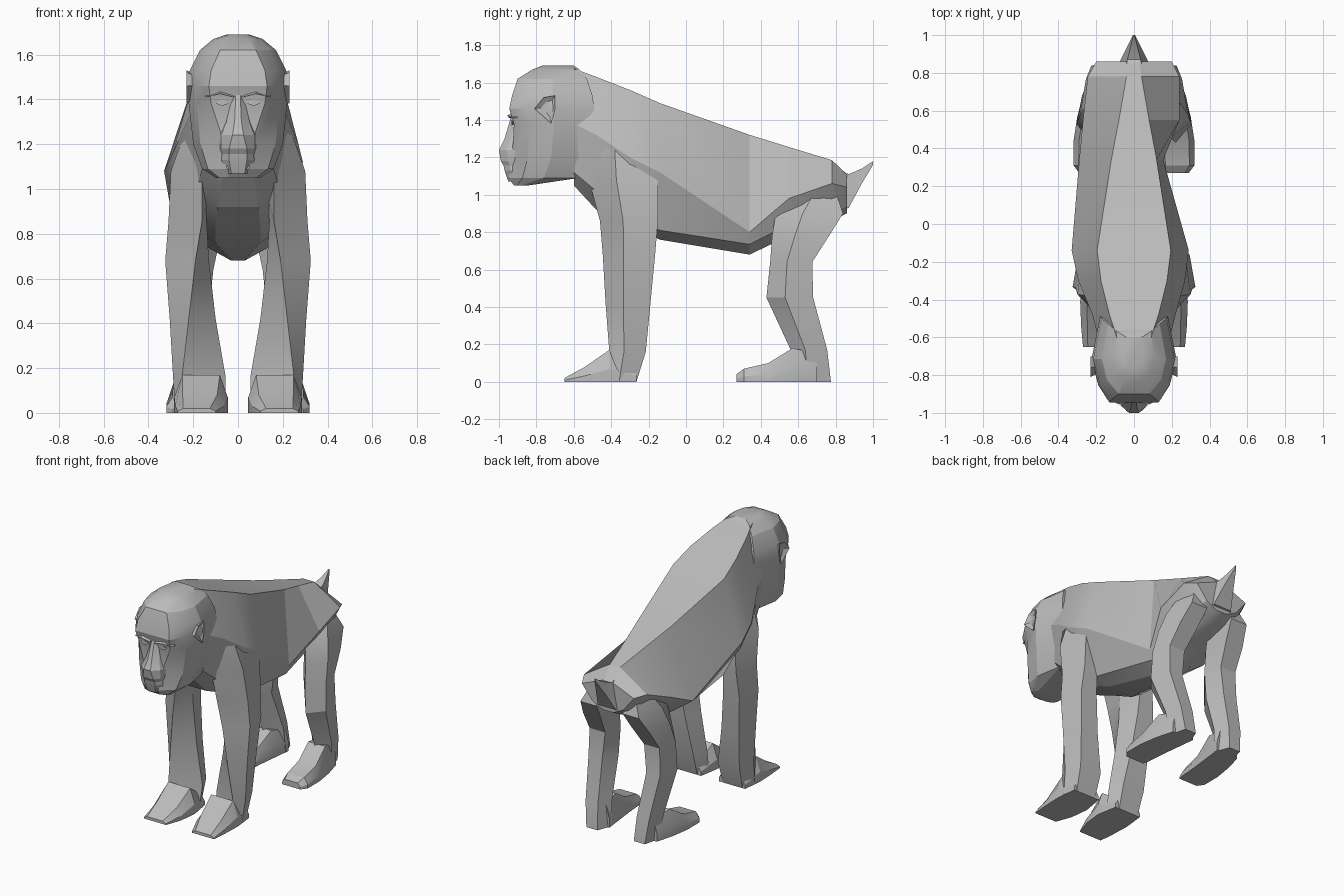
import bpy
import bmesh
import math
from mathutils import Vector

default_cube = bpy.data.objects.get("Cube")
if default_cube:
    bpy.data.objects.remove(default_cube, do_unlink=True)

# Single plain colour for the whole animal
grey = bpy.data.materials.new("plain_grey")
grey.use_nodes = True
fur_colour = (0.5, 0.5, 0.5, 1)
grey.diffuse_color = fur_colour
grey.node_tree.nodes["Principled BSDF"].inputs["Base Color"].default_value = fur_colour


def loft(name, rings, angle=22):
    """Skin a closed shape through matching rings of points."""
    bm = bmesh.new()
    loops = [[bm.verts.new(point) for point in ring] for ring in rings]
    count = len(loops[0])
    for first, second in zip(loops, loops[1:]):
        for i in range(count):
            j = (i + 1) % count
            bm.faces.new((first[i], first[j], second[j], second[i]))
    bm.faces.new(loops[0])
    bm.faces.new(loops[-1])
    bmesh.ops.recalc_face_normals(bm, faces=bm.faces)
    mesh = bpy.data.meshes.new(name)
    bm.to_mesh(mesh)
    bm.free()
    mesh.materials.append(grey)
    part = bpy.data.objects.new(name, mesh)
    bpy.context.collection.objects.link(part)
    bpy.ops.object.select_all(action='DESELECT')
    part.select_set(True)
    bpy.context.view_layer.objects.active = part
    bpy.ops.object.shade_smooth_by_angle(angle=math.radians(angle))
    return part


def torso_ring(y, top, crest, right, left, low, bottom):
    """Upright section; right and left flanks are (width, height) pairs."""
    (right_w, right_z), (left_w, left_z) = right, left
    (low_w, low_z), (bottom_w, bottom_z) = low, bottom
    outline = [(-crest, top), (crest, top), (left_w, left_z), (low_w, low_z),
               (bottom_w, bottom_z), (-bottom_w, bottom_z), (-low_w, low_z), (-right_w, right_z)]
    return [Vector((x, y, z)) for x, z in outline]


def head_ring(z, front, back, width, front_width):
    """Level section with a flat face, broad cheeks and a narrower back."""
    depth = back - front
    half = [(front_width, front), (width * 0.84, front + depth * 0.2),
            (width, front + depth * 0.5), (width * 0.8, back)]
    outline = half + [(-x, y) for x, y in reversed(half)]
    return [Vector((x, y, z)) for x, y in outline]


def limb_ring(sign, z, front, back, inner, outer, ridge):
    """Level five-sided section of a leg with a ridge down its front."""
    depth = back - front
    outline = [(ridge, front), (outer, front + depth * 0.4), (outer - 0.03, back),
               (inner + 0.04, back), (inner, front + depth * 0.5)]
    return [Vector((sign * x, y, z)) for x, y in outline]


def foot_ring(sign, y, inner, outer, top):
    """Upright section of a flat-soled foot with sloping sides."""
    slope = (outer - inner) * 0.15
    outline = [(inner, 0), (outer, 0), (outer, top * 0.4), (outer - slope, top),
               (inner + slope, top), (inner, top * 0.4)]
    return [Vector((sign * x, y, z)) for x, z in outline]


# Torso from neck to rump, with the right flank fuller than the left
torso_sections = [
    (-.6, 1.675, .09, (.19, 1.38), (.19, 1.38), (.15, 1.12), (.07, 1.05)),
    (-.48, 1.63, .13, (.22, 1.32), (.22, 1.32), (.18, 1.02), (.09, .92)),
    (-.3, 1.56, .175, (.295, 1.15), (.27, 1.2), (.19, .88), (.1, .84)),
    (-.14, 1.49, .195, (.33, 1.08), (.29, 1.12), (.18, .81), (.1, .76)),
    (.34, 1.32, .12, (.29, .85), (.155, .8), (.13, .735), (.03, .68)),
    (.55, 1.255, .08, (.27, .95), (.24, .98), (.16, .84), (.06, .78)),
    (.78, 1.185, .04, (.245, 1.05), (.24, 1.06), (.16, .9), (.06, .86)),
    (.86, 1.11, .03, (.2, 1.04), (.2, 1.04), (.12, .94), (.04, .9)),
]
loft("torso", [torso_ring(*section) for section in torso_sections])

# Short raised tail
tail_sections = [(0.78, .9, 1.15, .1), (0.87, .93, 1.11, .07),
                 (0.94, 1.06, 1.14, .035), (1.0, 1.16, 1.18, .005)]
loft("tail", [[Vector((x, y, z)) for x, z in
               ((-w, low), (w, low), (w * 0.5, high), (-w * 0.5, high))]
              for y, low, high, w in tail_sections])

# Head with a flat face and rounded crown
head_sections = [
    (1.05, -.92, -.84, .1, .04),
    (1.09, -.95, -.57, .16, .05),
    (1.2, -.93, -.51, .2, .06),
    (1.38, -.92, -.49, .22, .12),
    (1.46, -.945, -.49, .225, .13),
    (1.53, -.93, -.5, .215, .12),
    (1.62, -.9, -.53, .17, .08),
    (1.67, -.82, -.57, .11, .05),
    (1.69, -.77, -.6, .05, .03),
]
loft("head", [head_ring(*section) for section in head_sections])

# Nose bridge, muzzle and chin
muzzle_sections = [
    (1.07, -.95, -.8, .07, .03),
    (1.13, -.97, -.8, .085, .04),
    (1.155, -.975, -.8, .08, .04),
    (1.18, -.99, -.8, .085, .04),
    (1.24, -1.0, -.8, .085, .025),
    (1.3, -.97, -.8, .06, .015),
    (1.42, -.935, -.8, .03, .01),
]
loft("muzzle", [head_ring(*section) for section in muzzle_sections], angle=15)

# Leg sections run from the top of the limb down to the ground
front_leg = [
    (1.36, -.48, -.25, .08, .2, .17),
    (1.08, -.52, -.15, .1, .3, .16),
    (.86, -.46, -.15, .14, .31, .16),
    (.68, -.445, -.165, .13, .325, .19),
    (.42, -.43, -.19, .1, .305, .22),
    (.16, -.41, -.215, .055, .29, .25),
    (0, -.42, -.265, .06, .28, .26),
]
hind_leg = [
    (1.02, .62, .8, .08, .2, .14),
    (.9, .48, .84, .06, .255, .18),
    (.78, .46, .765, .08, .285, .2),
    (.64, .45, .675, .11, .3, .2),
    (.45, .43, .68, .13, .305, .22),
    (.17, .56, .755, .11, .275, .2),
    (0, .57, .775, .1, .255, .2),
]
front_foot = [(-.65, .1, .27, .02), (-.54, .06, .28, .08),
              (-.41, .045, .285, .17), (-.265, .07, .27, .07)]
hind_foot = [(.27, .15, .29, .04), (.31, .14, .32, .07),
             (.44, .13, .32, .1), (.57, .115, .3, .18), (.7, .1, .265, .15)]

ear_outline = [(-.81, 1.46), (-.76, 1.52), (-.7, 1.53), (-.7, 1.46), (-.72, 1.38)]
ear_centre = Vector((0, -.74, 1.47))


def ear_ring(sign, x, scale):
    """Ear outline scaled about its centre at a given distance from the head."""
    points = [ear_centre + (Vector((0, y, z)) - ear_centre) * scale for y, z in ear_outline]
    return [point + Vector((sign * x, 0, 0)) for point in points]


for side, sign in (("left", 1), ("right", -1)):
    # Limbs and feet
    loft("front_leg_" + side, [limb_ring(sign, *section) for section in front_leg])
    loft("hind_leg_" + side, [limb_ring(sign, *section) for section in hind_leg])
    loft("front_foot_" + side, [foot_ring(sign, *section) for section in front_foot])
    loft("hind_foot_" + side, [foot_ring(sign, *section) for section in hind_foot])
    # Ear with a hollowed centre
    loft("ear_" + side, [ear_ring(sign, .19, .7), ear_ring(sign, .23, 1),
                         ear_ring(sign, .215, .5)], angle=10)
    # Brow ridge and narrow eye
    brow = [(.02, 1.41, 1.43, -.945), (.08, 1.425, 1.45, -.955), (.145, 1.41, 1.43, -.925)]
    loft("brow_" + side, [[Vector((sign * x, front + 0.05, low)), Vector((sign * x, front, low)),
                           Vector((sign * x, front + 0.05, high))]
                          for x, low, high, front in brow], angle=10)
    eye = [(.04, .003), (.07, .014), (.1, .003)]
    loft("eye_" + side, [[Vector((sign * x, -.925 - r * 0.5, 1.385 - r)),
                          Vector((sign * x, -.925 - r * 0.5, 1.385 + r)),
                          Vector((sign * x, -.9, 1.385))] for x, r in eye])
